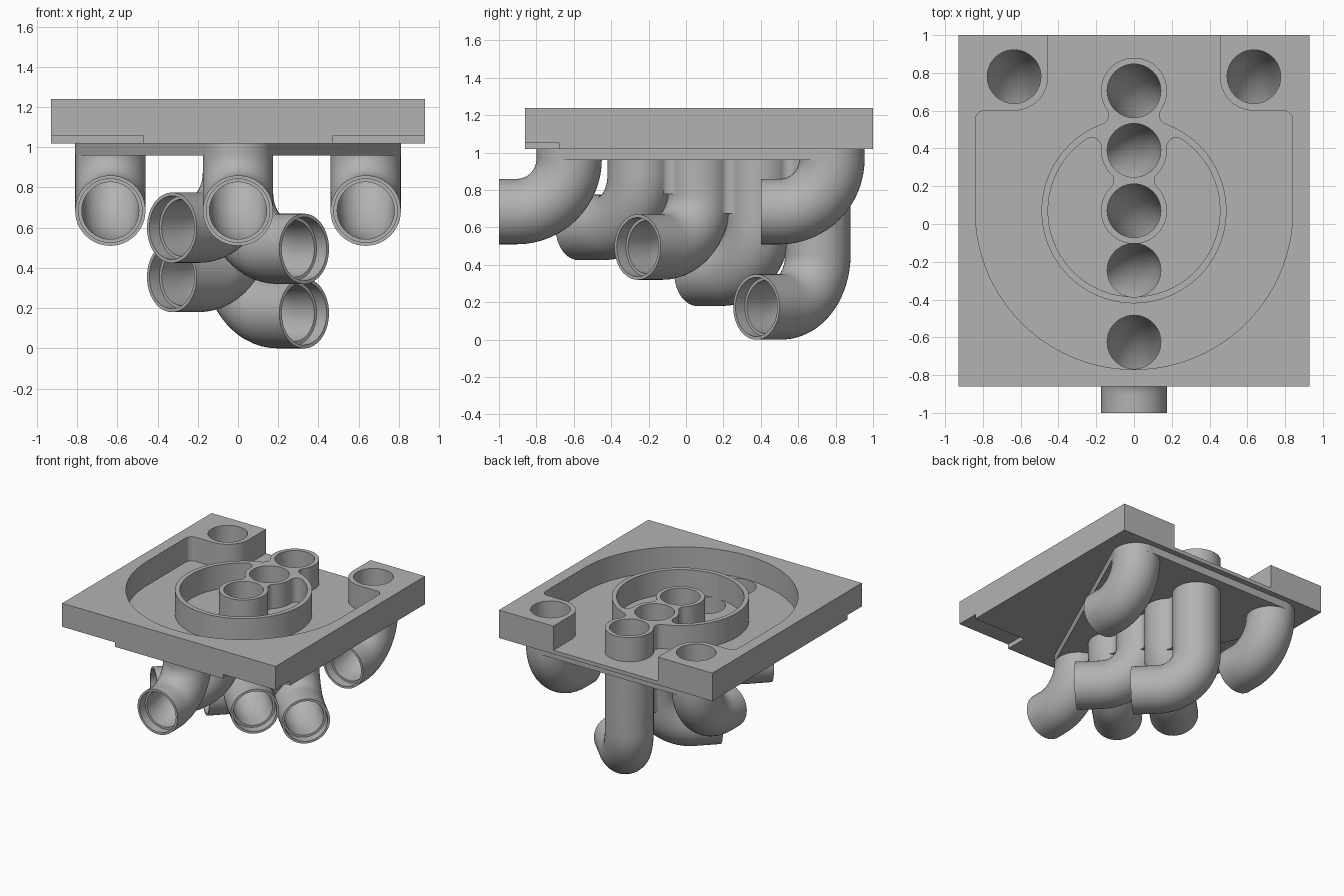
import bpy, bmesh, math
from mathutils import Vector

if "Cube" in bpy.data.objects:
    bpy.data.objects.remove(bpy.data.objects["Cube"])

grey = bpy.data.materials.new("plain_grey")
grey.use_nodes = True
grey.diffuse_color = (0.45, 0.45, 0.45, 1)
grey.node_tree.nodes["Principled BSDF"].inputs["Base Color"].default_value = grey.diffuse_color

TOP, FLOOR, BOTTOM, PAD = 1.24, 1.05, 1.02, 0.96
WALL, BORE, SOCKET, FILLET, BEND = 0.175, 0.142, 0.158, 0.05, 0.28
RING_Y, RING_OUT, RING_IN = 0.07, 0.49, 0.455
ROW = (-0.245, 0.07, 0.39, 0.705)      # centre row of holes, front to back


def make(name, bm):
    bmesh.ops.recalc_face_normals(bm, faces=bm.faces)
    mesh = bpy.data.meshes.new(name)
    bm.to_mesh(mesh)
    bm.free()
    mesh.materials.append(grey)
    ob = bpy.data.objects.new(name, mesh)
    bpy.context.collection.objects.link(ob)
    return ob


def prism(name, outline, z0, z1):
    bm = bmesh.new()
    face = bm.faces.new([bm.verts.new((x, y, z0)) for x, y in outline])
    new = bmesh.ops.extrude_face_region(bm, geom=[face])["geom"]
    bmesh.ops.translate(bm, vec=(0, 0, z1 - z0),
                        verts=[v for v in new if isinstance(v, bmesh.types.BMVert)])
    return make(name, bm)


def rect(x0, x1, y0, y1):
    return [(x0, y0), (x1, y0), (x1, y1), (x0, y1)]


def mirrored(half):
    return half + [(-x, y) for x, y in reversed(half) if x > 1e-5]


def arc(c, r, p, q, n=12):
    """Short arc about c, from the direction of p to the direction of q."""
    a = math.atan2(p[1] - c[1], p[0] - c[0])
    b = math.atan2(q[1] - c[1], q[0] - c[0])
    turn = (b - a + math.pi) % (2 * math.pi) - math.pi
    return [(c[0] + r * math.cos(a + turn * i / n),
             c[1] + r * math.sin(a + turn * i / n)) for i in range(n + 1)]


def meet(y1, d1, y2, d2):
    """Point on +x at distance d1 from (0, y1) and d2 from (0, y2)."""
    gap = y2 - y1
    along = (d1 * d1 - d2 * d2 + gap * gap) / (2 * gap)
    return (math.sqrt(d1 * d1 - along * along), y1 + along)


def pipe(name, x, y, z, heading, reach, radius, top, skip=0.0, sides=48):
    """Drop from the plate, turn through a bend, run out to the mouth."""
    d = Vector((math.sin(heading), -math.cos(heading), 0))
    side, up, base = Vector((d.y, -d.x, 0)), Vector((0, 0, 1)), Vector((x, y, 0))
    stations = []
    if not skip:
        stations.append((base + up * top, -up))
        for i in range(17):
            a = math.pi / 2 * i / 16
            stations.append((base + d * BEND * (1 - math.cos(a)) + up * (z + BEND * (1 - math.sin(a))),
                             d * math.sin(a) - up * math.cos(a)))
    else:
        stations.append((base + d * skip + up * z, d))
    stations.append((base + d * reach + up * z, d))
    bm = bmesh.new()
    rings = []
    for p, t in stations:
        n = side.cross(t)
        rings.append([bm.verts.new(p + radius * (side * math.cos(k * math.tau / sides)
                                                 + n * math.sin(k * math.tau / sides)))
                      for k in range(sides)])
    for a, b in zip(rings, rings[1:]):
        for k in range(sides):
            m = (k + 1) % sides
            bm.faces.new((a[k], a[m], b[m], b[k]))
    bm.faces.new(rings[0])
    bm.faces.new(rings[-1])
    return make(name, bm)


def combine(body, tool, operation, keep=False):
    mod = body.modifiers.new("combine", "BOOLEAN")
    mod.operation, mod.object, mod.solver = operation, tool, "EXACT"
    bpy.context.view_layer.objects.active = body
    bpy.ops.object.modifier_apply(modifier=mod.name)
    if not keep:
        bpy.data.objects.remove(tool)


# Plate with a round pocket open at the back, leaving two rear corner blocks
plate = prism("top_plate", rect(-0.93, 0.93, -0.86, 1.0), BOTTOM, TOP)
c, block = (0, RING_Y), (0.635, 0.78)
pocket = (arc(c, 0.84, (0, -1), (1, RING_Y), 40)
          + arc((0.79, 0.55), 0.05, (1, 0.55), (0.79, 1), 6)
          + arc(block, 0.18, (block[0], 0), (0, block[1]), 14) + [(0.455, 1.1)])
combine(plate, prism("pocket", mirrored(pocket), FLOOR, TOP + 0.1), "DIFFERENCE")

# Raised ring that flows into the rear boss
back = ROW[3]
f = meet(RING_Y, RING_OUT + FILLET, back, WALL + FILLET)
island = (arc(c, RING_OUT, (0, -1), f, 40) + arc(f, FILLET, c, (0, back))[1:-1]
          + arc((0, back), WALL, f, (0, 2), 20))
combine(plate, prism("island", mirrored(island), FLOOR - 0.015, TOP), "UNION")

# Moat inside the ring, around the two inner bosses
b1, b2 = (0, ROW[1]), (0, ROW[2])
f = meet(RING_Y, RING_IN - FILLET, b2[1], WALL + FILLET)
g = meet(b1[1], WALL + FILLET, b2[1], WALL + FILLET)
tip = (f[0] * 2 - c[0], f[1] * 2 - c[1])
crown = (f[0], f[1] + 1)
moat = (arc(c, RING_IN, (0, -1), f, 40)
        + arc(f, FILLET, tip, crown)[1:] + arc(f, FILLET, crown, b2)[1:-1]
        + arc(b2, WALL, f, g) + arc(g, FILLET, b2, b1)[1:-1]
        + arc(b1, WALL, g, (0, -1), 20))
combine(plate, prism("moat", mirrored(moat), FLOOR, TOP + 0.1), "DIFFERENCE")

# Triangular pad below the plate, and shallow recesses under the front corners
front = (0, -0.625)
out = (block[1] - front[1], front[0] - block[0])
pad = (arc(front, WALL, (0, -2), (front[0] + out[0], front[1] + out[1]))
       + arc(block, WALL, (block[0] + out[0], block[1] + out[1]), (block[0], 2)))
combine(plate, prism("pad", mirrored(pad), PAD, BOTTOM + 0.015), "UNION")
for s in (-1, 1):
    xs = sorted((s * 0.47, s * 1.0))
    combine(plate, prism("recess", rect(*xs, -0.9, -0.68), 0.99, 1.055), "DIFFERENCE")

# Pipe layout: name, x, y, mouth height, heading, reach
turn = math.pi / 4
outer = [("left_rear_pipe", block[0], block[1], 0.685, 0, 0.38),
         ("right_rear_pipe", -block[0], block[1], 0.685, 0, 0.38),
         ("front_pipe", 0, front[1], 0.685, 0, 0.375)]
centre = [("centre_pipe", 0, y, z, s * turn, 0.465)
          for y, z, s in zip(ROW, (0.6, 0.495, 0.355, 0.175), (-1, 1, -1, 1))]

solids = [pipe(*p, WALL, BOTTOM - 0.01) for p in outer]

# Central cluster, with filleted webs between neighbouring drops
cluster = pipe(*centre[0], WALL, BOTTOM - 0.01)
cluster.name = "centre_pipes"
for p, q in zip(centre, centre[1:]):
    combine(cluster, pipe(*q, WALL, BOTTOM - 0.01), "UNION")
    ya, yb = (0, p[2]), (0, q[2])
    g = meet(ya[1], WALL + FILLET, yb[1], WALL + FILLET)
    web = mirrored(arc(g, FILLET, ya, yb))
    combine(cluster, prism("web", web, p[3] + BEND - 0.1, BOTTOM - 0.012), "UNION")
solids += [cluster, plate]

# Bore every pipe through the plate and widen each mouth
for n, x, y, z, h, reach in outer + centre:
    bores = [pipe("bore", x, y, z, h, reach + 0.03, BORE, TOP + 0.1),
             pipe("socket", x, y, z, h, reach + 0.03, SOCKET, 0, reach - 0.07)]
    own = [s for s in solids if s.name == n] or [cluster]
    for tool in bores:
        for body in own + ([plate] if tool is bores[0] else []):
            combine(body, tool, "DIFFERENCE", keep=True)
        bpy.data.objects.remove(tool)

bpy.ops.object.select_all(action="DESELECT")
for ob in solids:
    ob.select_set(True)
bpy.context.view_layer.objects.active = plate
bpy.ops.object.shade_smooth_by_angle(angle=math.radians(30))
